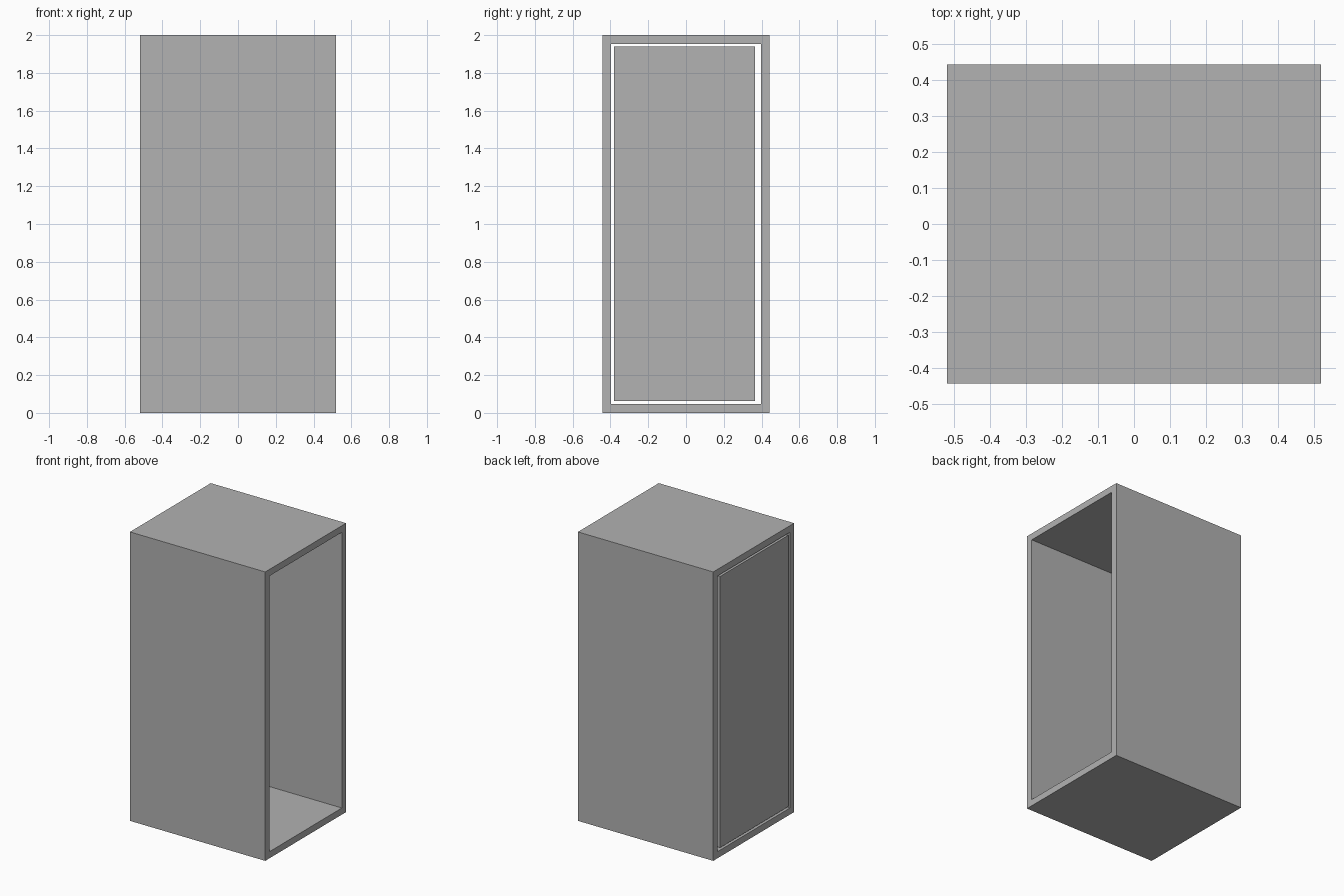
import bpy
import bmesh

HALF_X, HALF_Y, HEIGHT = 0.518, 0.442, 2.0
WALL = 0.046

cube = bpy.data.objects.get("Cube")
if cube:
    bpy.data.objects.remove(cube, do_unlink=True)

# Single grey material
grey = bpy.data.materials.new("mid_grey")
grey.use_nodes = True
colour = (0.445, 0.445, 0.445, 1.0)
grey.diffuse_color = colour
grey.node_tree.nodes["Principled BSDF"].inputs["Base Color"].default_value = colour


def finish(name, bm):
    bmesh.ops.recalc_face_normals(bm, faces=bm.faces)
    mesh = bpy.data.meshes.new(name)
    bm.to_mesh(mesh)
    bm.free()
    mesh.materials.append(grey)
    obj = bpy.data.objects.new(name, mesh)
    bpy.context.collection.objects.link(obj)
    return obj


def rectangle(bm, x, y0, y1, z0, z1):
    corners = ((y0, z0), (y1, z0), (y1, z1), (y0, z1))
    return [bm.verts.new((x, y, z)) for y, z in corners]


def bridge(bm, a, b):
    for i in range(4):
        j = (i + 1) % 4
        bm.faces.new((a[i], a[j], b[j], b[i]))


# Cabinet shell: a rectangular tube running along x, open at both ends
bm = bmesh.new()
outer = [rectangle(bm, x, -HALF_Y, HALF_Y, 0, HEIGHT) for x in (-HALF_X, HALF_X)]
inner = [rectangle(bm, x, WALL - HALF_Y, HALF_Y - WALL, WALL, HEIGHT - WALL)
         for x in (-HALF_X, HALF_X)]
bridge(bm, *outer)
bridge(bm, *inner)
for ring, hole in zip(outer, inner):
    bridge(bm, ring, hole)
finish("cabinet_shell", bm)

# Door panel: closes the right end, with a narrow gap all round
bm = bmesh.new()
near, far = [rectangle(bm, x, -0.38, 0.366, 0.062, HEIGHT - 0.06)
             for x in (-HALF_X, -HALF_X + 0.035)]
bridge(bm, near, far)
bm.faces.new(near)
bm.faces.new(far)
finish("door_panel", bm)
